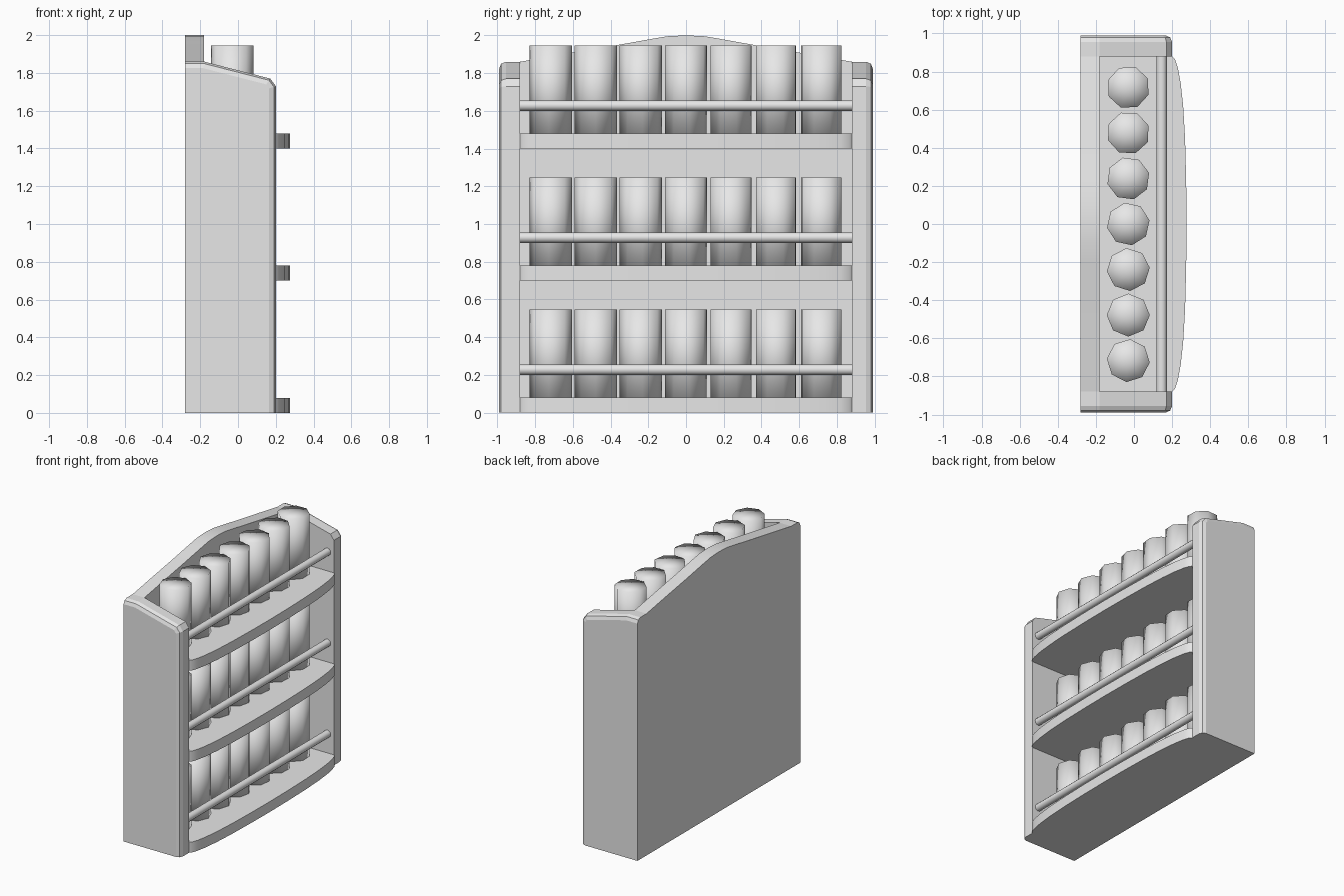
import bpy, bmesh, math
from mathutils import Matrix

cube = bpy.data.objects.get("Cube")
if cube:
    bpy.data.objects.remove(cube, do_unlink=True)

grey = bpy.data.materials.new("plain_grey")
grey.use_nodes = True
grey.diffuse_color = (0.8, 0.8, 0.8, 1)
grey.node_tree.nodes["Principled BSDF"].inputs["Base Color"].default_value = (0.8, 0.8, 0.8, 1)

BACK, INNER, OUTER = -0.28, 0.88, 0.99
SHELF_T = 0.08


def finish(bm, name, smooth_angle=None):
    bmesh.ops.recalc_face_normals(bm, faces=bm.faces)
    mesh = bpy.data.meshes.new(name)
    bm.to_mesh(mesh)
    bm.free()
    mesh.materials.append(grey)
    obj = bpy.data.objects.new(name, mesh)
    bpy.context.collection.objects.link(obj)
    if smooth_angle is not None:
        bpy.ops.object.select_all(action="DESELECT")
        obj.select_set(True)
        bpy.context.view_layer.objects.active = obj
        bpy.ops.object.shade_smooth_by_angle(angle=math.radians(smooth_angle))
    return obj


def extrude(points, offset):
    """Solid made by sweeping a closed outline along an offset."""
    bm = bmesh.new()
    face = bm.faces.new([bm.verts.new(p) for p in points])
    new = bmesh.ops.extrude_face_region(bm, geom=[face])["geom"]
    verts = [g for g in new if isinstance(g, bmesh.types.BMVert)]
    bmesh.ops.translate(bm, verts=verts, vec=offset)
    return bm


# Side boards: sloped top, rounded along the outer top and front edges
side_profile = [(BACK, 0), (0.2, 0), (0.2, 1.73), (0.17, 1.77), (-0.18, 1.86), (BACK, 1.86)]
for name, s in (("side_board_rear", 1), ("side_board_near", -1)):
    bm = extrude([(x, s * INNER, z) for x, z in side_profile], (0, s * (OUTER - INNER), 0))
    rim = [e for e in bm.edges
           if all(abs(v.co.y) > OUTER - 0.01 for v in e.verts)
           and sum(v.co.z for v in e.verts) > 0.1
           and sum(v.co.x for v in e.verts) > 2 * BACK + 0.01]
    bmesh.ops.bevel(bm, geom=rim, offset=0.035, segments=2, profile=0.5, affect="EDGES")
    finish(bm, name)

# Back panel with a gently arched crest
half = [(0, 2.0), (0.1, 1.995), (0.2, 1.978), (0.3, 1.96), (0.4, 1.942), (0.65, 1.9), (INNER, 1.86)]
crest = [(-y, z) for y, z in reversed(half[1:])] + half
outline = [(-INNER, 0)] + crest + [(INNER, 0)]
finish(extrude([(BACK, y, z) for y, z in outline], (0.1, 0, 0)), "back_panel", 30)

# Bowed front edge shared by all shelves
bow = [(0.2, 0.88), (0.215, 0.865), (0.23, 0.82), (0.245, 0.74),
       (0.258, 0.62), (0.268, 0.45), (0.274, 0.22)]
front = bow + [(0.276, 0)] + [(x, -y) for x, y in reversed(bow)]
shelf_outline = [(-0.18, INNER)] + front + [(-0.18, -INNER)]

for level, z in (("lower", 0), ("middle", 0.7), ("upper", 1.4)):
    finish(extrude([(x, y, z) for x, y in shelf_outline], (0, 0, SHELF_T)), level + "_shelf", 30)

    # Retaining rod
    bm = bmesh.new()
    place = Matrix.Translation((0.145, 0, z + 0.228)) @ Matrix.Rotation(math.pi / 2, 4, "X")
    bmesh.ops.create_cone(bm, cap_ends=True, segments=12, radius1=0.028, radius2=0.028,
                          depth=2 * INNER, matrix=place)
    finish(bm, level + "_rod", 40)

    # Row of eight-sided jars, softly shaded and turned a little
    for i in range(7):
        bm = bmesh.new()
        place = (Matrix.Translation((-0.03, (i - 3) * 0.239, z + SHELF_T + 0.233))
                 @ Matrix.Rotation(math.radians(10 + (i - 3) * 5), 4, "Z"))
        bmesh.ops.create_cone(bm, cap_ends=True, cap_tris=True, segments=8,
                              radius1=0.113, radius2=0.113, depth=0.466, matrix=place)
        finish(bm, f"{level}_jar_{i + 1}", 180)
